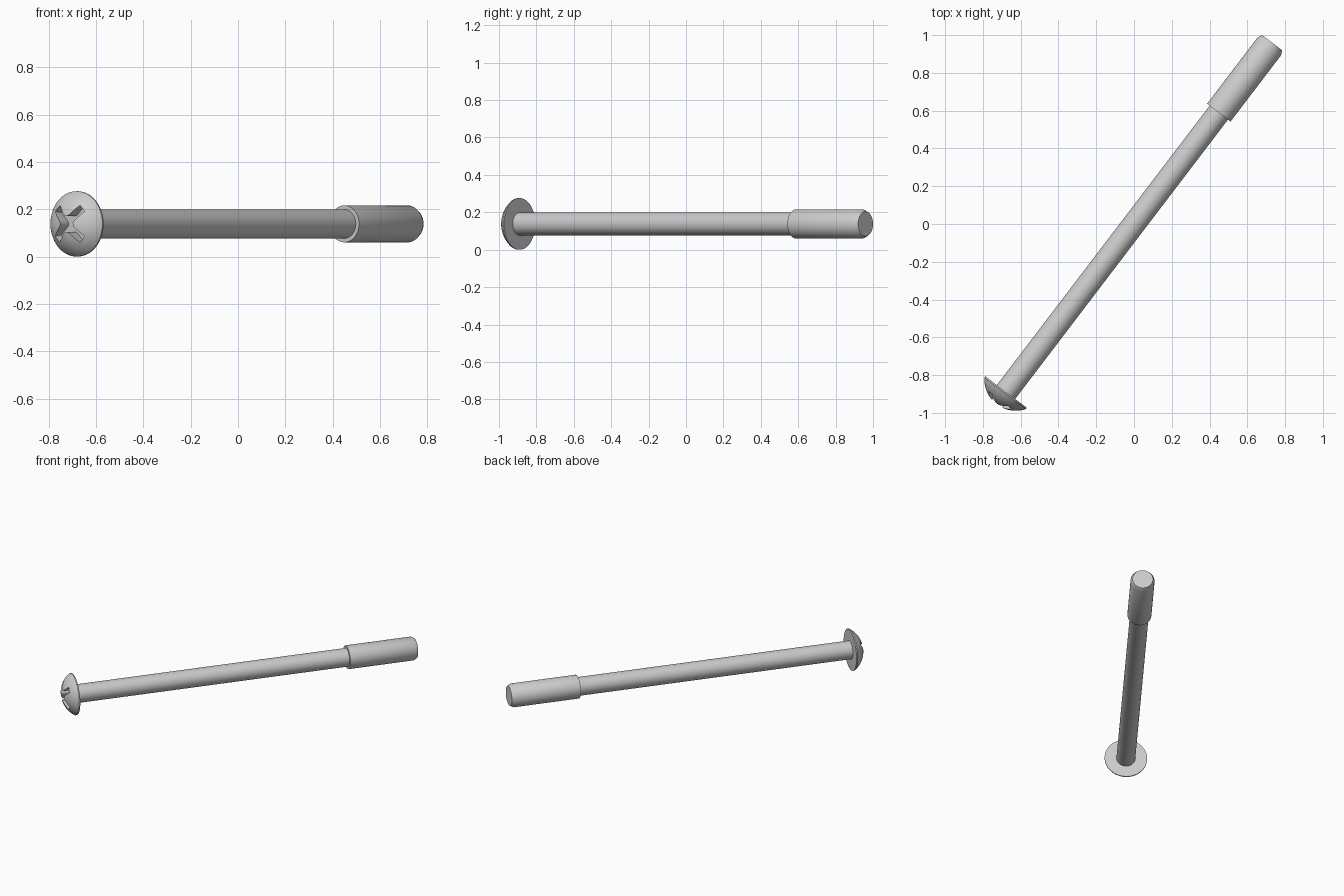
import bpy, bmesh, math
from mathutils import Matrix, Vector

if "Cube" in bpy.data.objects:
    bpy.data.objects.remove(bpy.data.objects["Cube"])

# The screw lies flat; its local z runs along this direction
d = Vector((math.cos(math.radians(52.7)), math.sin(math.radians(52.7)), 0))
x = Vector((0, 0, 1))
y = d.cross(x)
R_HEAD = 0.138
PLACE = Matrix.Translation((0, 0, R_HEAD)) @ Matrix((x, y, d)).transposed().to_4x4()
HEAD = -1.118          # underside of the head along the axis


def finish(name, bm):
    bmesh.ops.remove_doubles(bm, verts=bm.verts, dist=1e-5)
    bmesh.ops.recalc_face_normals(bm, faces=bm.faces)
    me = bpy.data.meshes.new(name)
    bm.to_mesh(me)
    bm.free()
    ob = bpy.data.objects.new(name, me)
    bpy.context.collection.objects.link(ob)
    ob.matrix_world = PLACE
    return ob


def lathe(name, profile, steps=64):
    bm = bmesh.new()
    vs = [bm.verts.new((r, 0, s)) for r, s in profile]
    es = [bm.edges.new(p) for p in zip(vs, vs[1:])]
    bmesh.ops.spin(bm, geom=vs + es, cent=(0, 0, 0), axis=(0, 0, 1),
                   angle=2 * math.pi, steps=steps)
    return finish(name, bm)


def smooth(ob):
    bpy.ops.object.select_all(action='DESELECT')
    ob.select_set(True)
    bpy.context.view_layer.objects.active = ob
    bpy.ops.object.shade_smooth_by_angle(angle=math.radians(30))


# Shank with the thicker chamfered end
shank = lathe("shank", [(0, HEAD - 0.005), (0.061, HEAD - 0.005), (0.061, 0.741),
                        (0.078, 0.741), (0.078, 1.183), (0.066, 1.207), (0, 1.207)])

# Domed head: thin rim, then a spherical cap
rim, h = 0.008, 0.074
rad = (R_HEAD ** 2 + h ** 2) / (2 * h)
a = math.asin(R_HEAD / rad)
dome = [(rad * math.sin(a * (1 - i / 12)),
         HEAD - rim - h + rad * (1 - math.cos(a * (1 - i / 12)))) for i in range(13)]
head = lathe("head", [(0, HEAD), (R_HEAD, HEAD)] + dome)

# Cross-shaped recess cutter with filleted inner corners, tapering inward
w, f = 0.018, 0.02
bm = bmesh.new()
rings = []
for s, arm in ((HEAD - 0.12, 0.108), (HEAD - 0.018, 0.085)):
    ring = []
    for q in range(4):
        turn = Matrix.Rotation(math.radians(45 + 90 * q), 3, 'Z')
        pts = [(arm, -w), (arm, w)]
        for i in range(5):
            t = math.radians(22.5 * i)
            pts.append((w + f * (1 - math.sin(t)), w + f * (1 - math.cos(t))))
        ring += [bm.verts.new(turn @ Vector((px, py, s))) for px, py in pts]
    rings.append(ring)
    bm.faces.new(ring)
n = len(rings[0])
for i in range(n):
    j = (i + 1) % n
    bm.faces.new((rings[0][i], rings[0][j], rings[1][j], rings[1][i]))
cutter = finish("recess_cutter", bm)
cutter.hide_render = True
cutter.hide_set(True)

smooth(shank)
smooth(head)
cut = head.modifiers.new("recess", 'BOOLEAN')
cut.operation = 'DIFFERENCE'
cut.solver = 'EXACT'
cut.object = cutter
# Apply the cut and drop the helper
bpy.context.view_layer.objects.active = head
bpy.ops.object.modifier_apply(modifier=cut.name)
bpy.data.objects.remove(cutter)
smooth(head)
